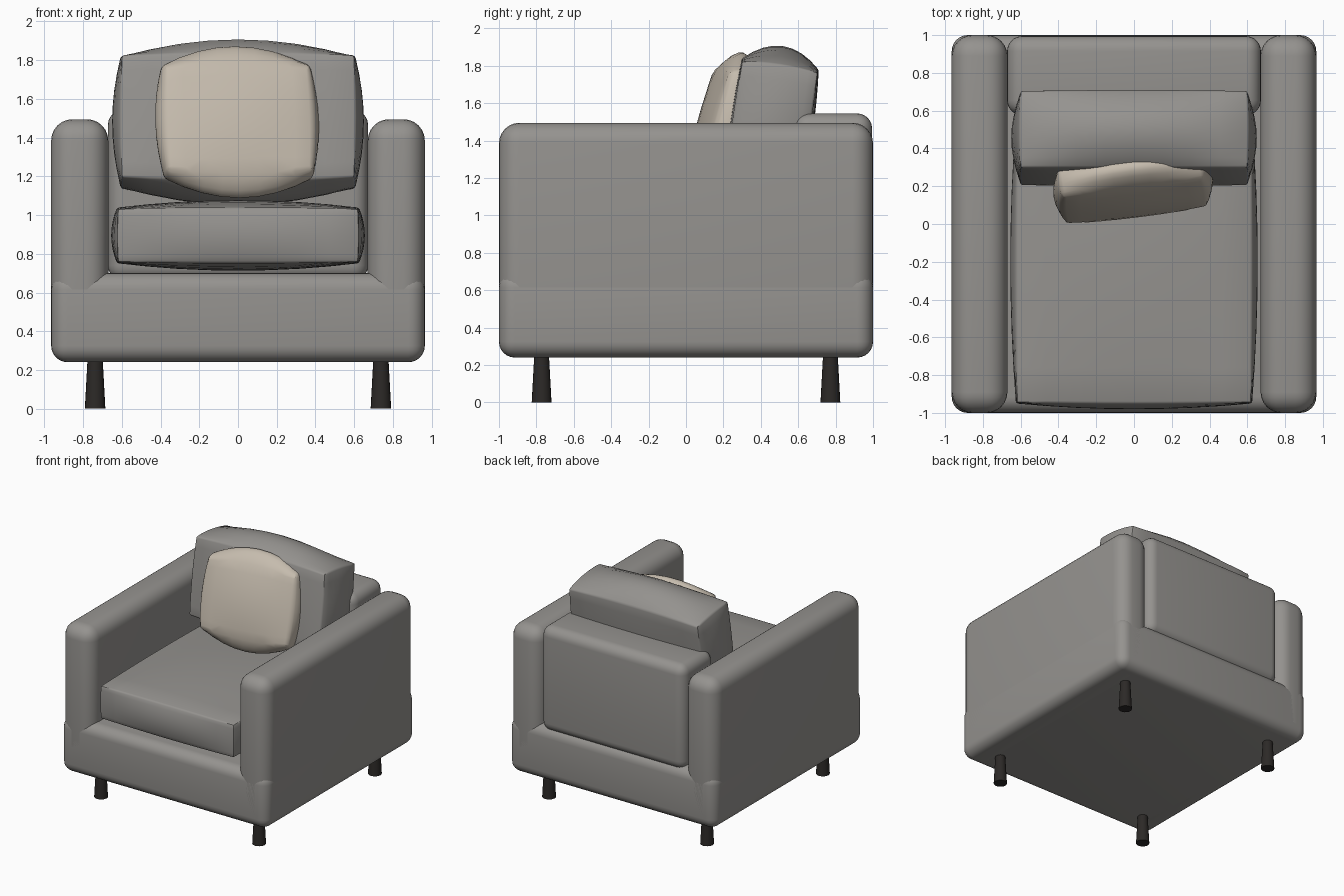
import bpy, bmesh, math
from mathutils import Vector

if "Cube" in bpy.data.objects:
    bpy.data.objects.remove(bpy.data.objects["Cube"])


def material(name, rgb):
    m = bpy.data.materials.new(name)
    m.diffuse_color = (*rgb, 1)
    m.use_nodes = True
    m.node_tree.nodes["Principled BSDF"].inputs["Base Color"].default_value = m.diffuse_color
    return m


FABRIC = material("grey_fabric", (0.30, 0.29, 0.275))
BEIGE = material("beige_fabric", (0.56, 0.50, 0.42))
DARK = material("dark_wood", (0.025, 0.022, 0.02))


def finish(bm, name, mat, angle=40):
    me = bpy.data.meshes.new(name)
    bmesh.ops.recalc_face_normals(bm, faces=bm.faces)
    bm.to_mesh(me)
    bm.free()
    ob = bpy.data.objects.new(name, me)
    bpy.context.collection.objects.link(ob)
    me.materials.append(mat)
    bpy.ops.object.select_all(action='DESELECT')
    ob.select_set(True)
    bpy.context.view_layer.objects.active = ob
    bpy.ops.object.shade_smooth_by_angle(angle=math.radians(angle))
    return ob


def rounded_box(name, lo, hi, radius):
    lo, hi = Vector(lo), Vector(hi)
    bm = bmesh.new()
    bmesh.ops.create_cube(bm, size=1)
    for v in bm.verts:
        v.co = (lo + hi) / 2 + v.co * (hi - lo)
    bmesh.ops.bevel(bm, geom=bm.edges[:], offset=radius, segments=6,
                    profile=0.5, affect='EDGES')
    return finish(bm, name, FABRIC)


def cushion(name, centre, half, bulge, rot, mat, edge=0.85, round_r=0.012):
    """Box whose six faces swell outward towards their middles."""
    bm = bmesh.new()
    bmesh.ops.create_cube(bm, size=2)
    bmesh.ops.subdivide_edges(bm, edges=bm.edges[:], cuts=7, use_grid_fill=True)
    for v in bm.verts:
        c = v.co.copy()
        for i in range(3):
            a, b = c[(i + 1) % 3], c[(i + 2) % 3]
            w = (1 - edge * a * a) * (1 - edge * b * b)
            v.co[i] = c[i] * (half[i] + bulge[i] * w)
    bm.normal_update()
    seams = [e for e in bm.edges if e.calc_face_angle(0) > math.radians(32)]
    bmesh.ops.bevel(bm, geom=seams, offset=round_r, segments=2,
                    profile=0.5, affect='EDGES')
    ob = finish(bm, name, mat, 35)
    ob.location = centre
    ob.rotation_euler = [math.radians(r) for r in rot]
    return ob


# Frame: base, two arms and the back panel
rounded_box("base", (-0.965, -1, 0.24), (0.965, 1, 0.70), 0.085)
for s, side in ((-1, "left"), (1, "right")):
    x = sorted((s * 0.67, s * 0.965))
    rounded_box(side + "_arm", (x[0], -1, 0.24), (x[1], 1, 1.495), 0.11)
rounded_box("back_panel", (-0.672, 0.575, 0.66), (0.672, 0.995, 1.545), 0.08)

# Loose cushions
cushion("seat_cushion", (0, -0.2, 0.895), (0.62, 0.745, 0.137),
        (0.035, 0.035, 0.045), (0, 0, 0), FABRIC)
cushion("back_cushion", (0, 0.455, 1.48), (0.60, 0.205, 0.315),
        (0.05, 0.02, 0.115), (-8.5, 0, 0), FABRIC)
cushion("throw_pillow", (-0.005, 0.20, 1.48), (0.375, 0.085, 0.27),
        (0.05, 0.04, 0.135), (-15, 0, 7), BEIGE, 0.8, 0.02)

# Tapered legs, wider at the floor
for sx, nx in ((-1, "left"), (1, "right")):
    for sy, ny in ((-1, "front"), (1, "back")):
        bm = bmesh.new()
        bmesh.ops.create_cone(bm, cap_ends=True, segments=20, radius1=0.053,
                              radius2=0.039, depth=0.26)
        leg = finish(bm, f"{ny}_{nx}_leg", DARK)
        leg.location = (sx * 0.738, sy * 0.772, 0.13)
